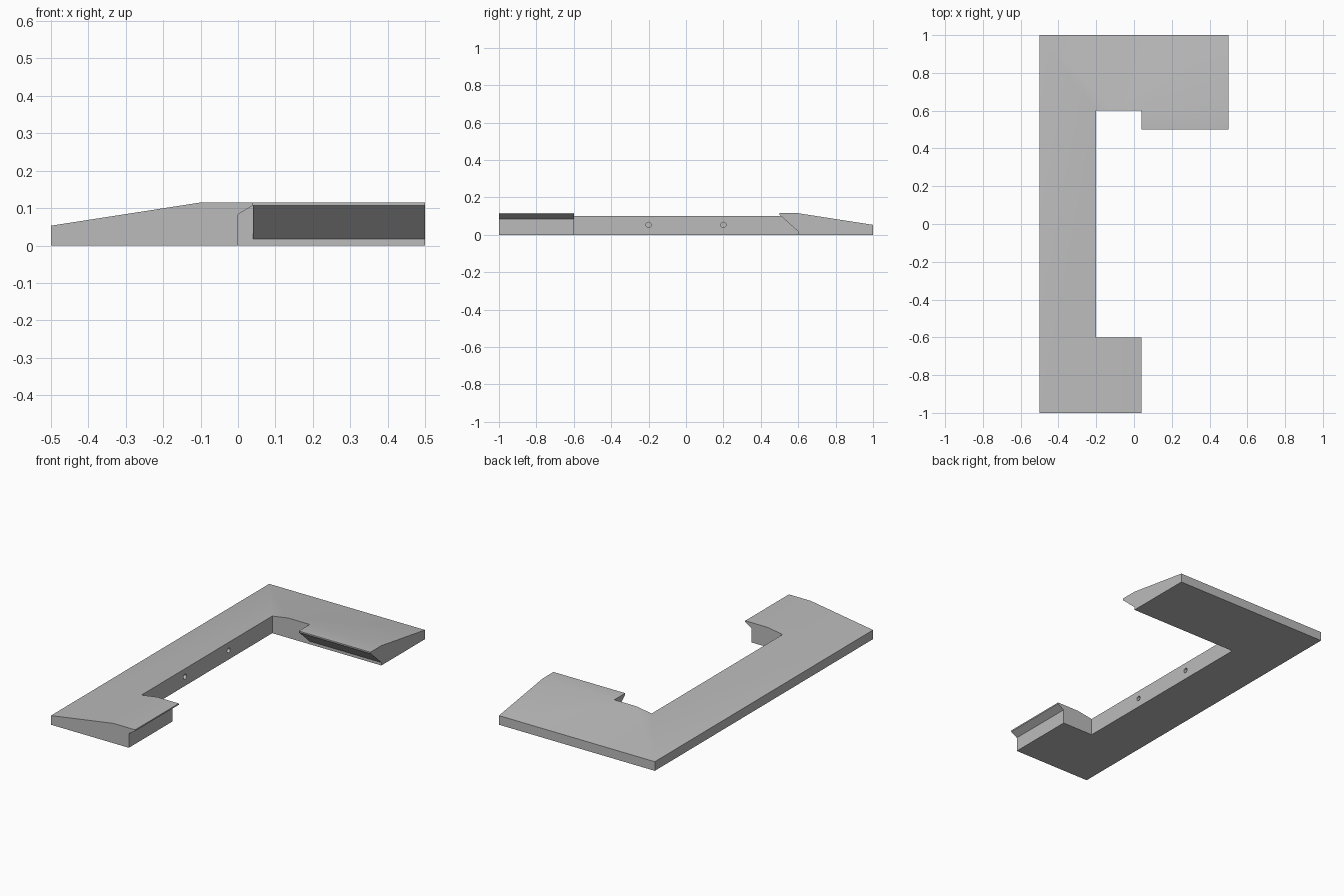
import bpy, bmesh, math
from mathutils import Matrix, Vector

if "Cube" in bpy.data.objects:
    bpy.data.objects.remove(bpy.data.objects["Cube"], do_unlink=True)

# Single grey material
grey = bpy.data.materials.new("plain_grey")
grey.use_nodes = True
COLOUR = (0.5, 0.5, 0.5, 1)
grey.diffuse_color = COLOUR
grey.node_tree.nodes["Principled BSDF"].inputs["Base Color"].default_value = COLOUR

RIM, CREST, RUN = 0.053, 0.115, 0.4      # outer edge height, flat top height, slope length


def top_height(x, y):
    """Top slopes up from the outer edges to a flat crest, mitred at the corner."""
    inset = min(x + 0.5, 1 - y, RUN)
    return RIM + (CREST - RIM) * inset / RUN


def make_object(name, bm):
    bmesh.ops.recalc_face_normals(bm, faces=bm.faces)
    mesh = bpy.data.meshes.new(name)
    bm.to_mesh(mesh)
    bm.free()
    mesh.materials.append(grey)
    obj = bpy.data.objects.new(name, mesh)
    bpy.context.collection.objects.link(obj)
    return obj


def prism(name, profile, along):
    """Extrude a closed 3D profile along a vector."""
    bm = bmesh.new()
    face = bm.faces.new([bm.verts.new(p) for p in profile])
    out = bmesh.ops.extrude_face_region(bm, geom=[face], use_keep_orig=True)
    moved = [v for v in out["geom"] if isinstance(v, bmesh.types.BMVert)]
    bmesh.ops.translate(bm, verts=moved, vec=Vector(along))
    return make_object(name, bm)


def cut(target, cutter):
    mod = target.modifiers.new("cut", "BOOLEAN")
    mod.operation, mod.solver, mod.object = "DIFFERENCE", "EXACT", cutter
    bpy.context.view_layer.objects.active = target
    bpy.ops.object.modifier_apply(modifier=mod.name)
    bpy.data.objects.remove(cutter, do_unlink=True)


# Bracket plan: spine, front arm tip, back arm, back lip
plan = [
    [(-.5, -1), (-.1, -1), (-.1, -.6), (-.2, -.6), (-.2, .6), (-.1, .6), (-.5, 1)],
    [(-.1, -1), (.04, -1), (.04, -.6), (-.1, -.6)],
    [(-.5, 1), (-.1, .6), (.04, .6), (.5, .6), (.5, 1)],
    [(.04, .6), (.04, .5), (.5, .5), (.5, .6)],
]
bm = bmesh.new()
for outline in plan:
    bm.faces.new([bm.verts.new((x, y, top_height(x, y))) for x, y in outline])
bmesh.ops.remove_doubles(bm, verts=bm.verts, dist=0.001)
out = bmesh.ops.extrude_face_region(bm, geom=bm.faces[:], use_keep_orig=True)
for v in out["geom"]:
    if isinstance(v, bmesh.types.BMVert):
        v.co.z = 0
bracket = make_object("bracket", bm)

# Bevelled undercuts below the two lips
cut(bracket, prism("front_undercut", [(0, -1.1, -.1), (0, -1.1, .083), (.1, -1.1, .143),
                                      (.1, -1.1, -.1)], (0, .6, 0)))
cut(bracket, prism("back_undercut", [(.02, .6, -.1), (.02, .6, .017), (.02, .4, .197),
                                     (.02, .4, -.1)], (.6, 0, 0)))

# Screw holes in the inner wall of the spine
for y in (-0.2, 0.2):
    bm = bmesh.new()
    bmesh.ops.create_cone(bm, cap_ends=True, segments=24, radius1=0.014, radius2=0.014, depth=0.2,
                          matrix=Matrix.Translation((-.2, y, .053)) @ Matrix.Rotation(math.pi / 2, 4, "Y"))
    cut(bracket, make_object("hole_cutter", bm))

bpy.ops.object.select_all(action="DESELECT")
bracket.select_set(True)
bpy.context.view_layer.objects.active = bracket
bpy.ops.object.shade_smooth_by_angle(angle=math.radians(30))
